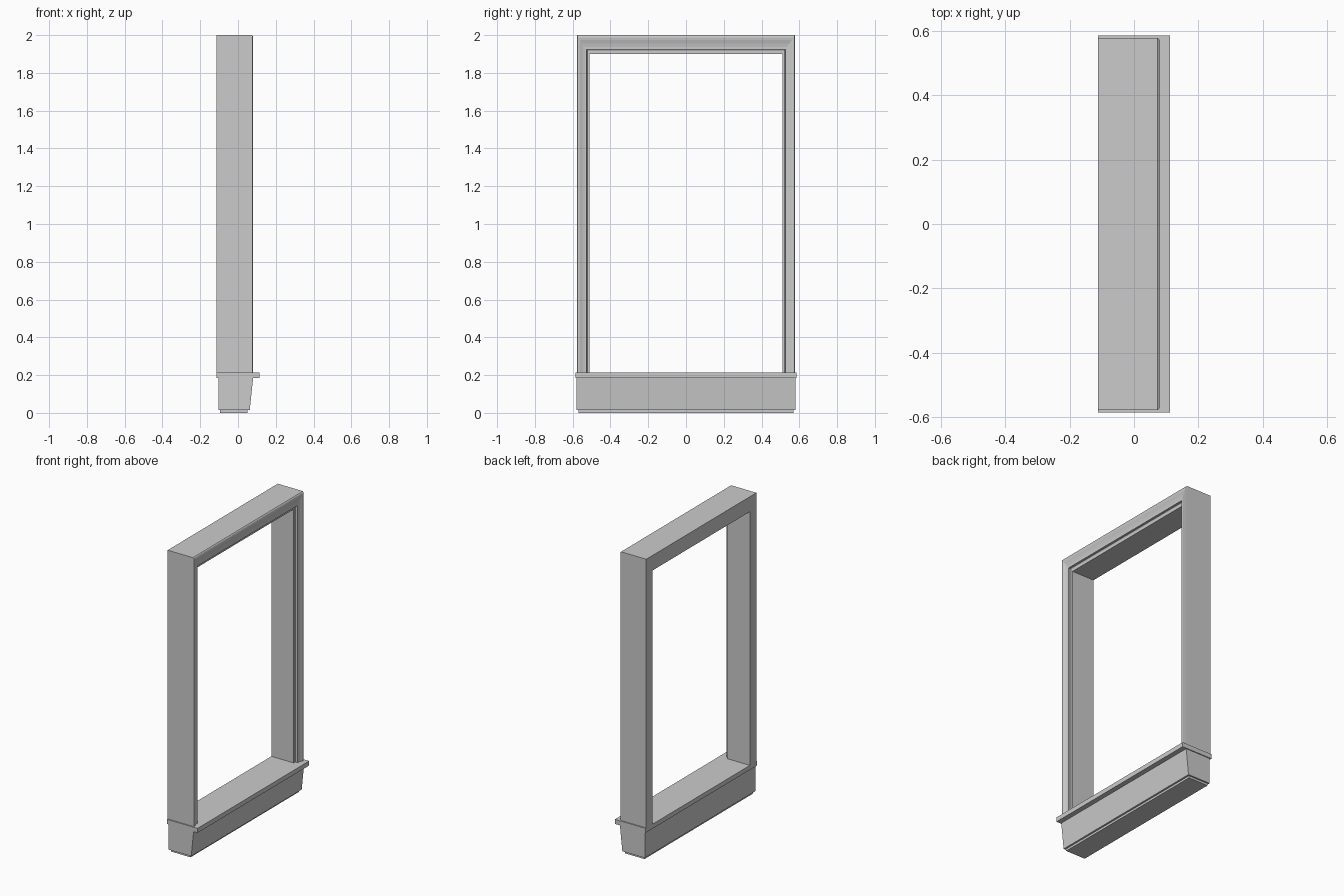
import bpy, bmesh

if "Cube" in bpy.data.objects:
    bpy.data.objects.remove(bpy.data.objects["Cube"])


def finish(name, bm):
    bmesh.ops.recalc_face_normals(bm, faces=bm.faces)
    mesh = bpy.data.meshes.new(name)
    bm.to_mesh(mesh)
    bm.free()
    ob = bpy.data.objects.new(name, mesh)
    bpy.context.collection.objects.link(ob)


def extrude_y(name, profile, half):
    """Extrude an x-z outline along y, both ways from the centre."""
    bm = bmesh.new()
    face = bm.faces.new([bm.verts.new((x, -half, z)) for x, z in profile])
    out = bmesh.ops.extrude_face_region(bm, geom=[face])
    verts = [g for g in out["geom"] if isinstance(g, bmesh.types.BMVert)]
    bmesh.ops.translate(bm, verts=verts, vec=(0, 2 * half, 0))
    finish(name, bm)


def box_profile(x0, x1, z0, z1):
    return [(x0, z0), (x1, z0), (x1, z1), (x0, z1)]


# Mitred casing: moulded profile (inset from the outer edge, depth x)
# swept up one jamb, across the header and down the other jamb
W, BOTTOM, TOP = 0.578, 0.21, 2.0
HEADER_SCALE = 1.47
profile = [(0, -0.1125), (0, 0.073), (0.003, 0.078), (0.008, 0.08),
           (0.018, 0.078), (0.03, 0.073), (0.042, 0.07), (0.052, 0.07),
           (0.052, 0.056), (0.056, 0.052), (0.068, 0.052), (0.068, -0.1125)]
bm = bmesh.new()
rings = []
for d, x in profile:
    y, z = W - d, TOP - d * HEADER_SCALE
    rings.append([bm.verts.new((x, a, b)) for a, b in
                  ((-y, BOTTOM), (-y, z), (y, z), (y, BOTTOM))])
for i, ring in enumerate(rings):
    nxt = rings[(i + 1) % len(rings)]
    for k in range(3):
        bm.faces.new((ring[k], ring[k + 1], nxt[k + 1], nxt[k]))
for k in (0, 3):
    bm.faces.new([r[k] for r in rings])
finish("window_casing", bm)

# Projecting sill board
extrude_y("sill", box_profile(-0.1125, 0.1125, 0.185, 0.215), 0.586)

# Tapered apron under the sill
extrude_y("apron", [(-0.103, 0.014), (0.062, 0.014),
                    (0.08, 0.185), (-0.103, 0.185)], 0.58)

# Small stepped foot below the apron
extrude_y("apron_foot", box_profile(-0.094, 0.05, 0.0, 0.014), 0.57)
